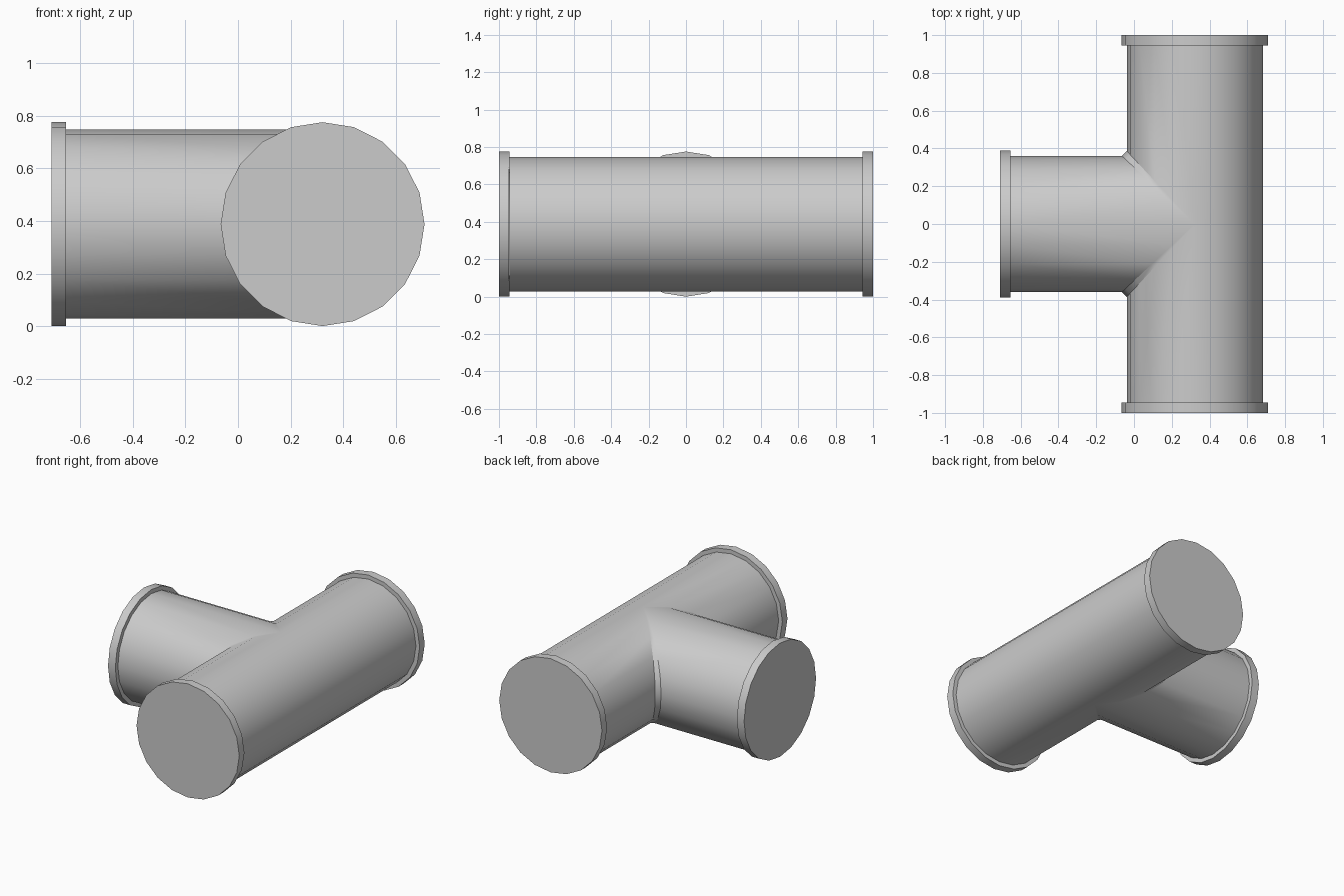
import bpy, bmesh
from math import sin, cos, pi
from mathutils import Matrix

if "Cube" in bpy.data.objects:
    bpy.data.objects.remove(bpy.data.objects["Cube"])

N = 20                  # sides of every pipe
R, FR = 0.36, 0.388     # pipe and flange radius
CX, CZ = 0.322, 0.388   # axis of the main pipe
FT = 0.055              # flange thickness
FIL = 0.026             # weld fillet at the junction
END_Y, END_X = 1.0, -0.71


def finish(bm, name):
    bmesh.ops.remove_doubles(bm, verts=bm.verts, dist=1e-5)
    bmesh.ops.dissolve_degenerate(bm, edges=bm.edges, dist=1e-5)
    bmesh.ops.recalc_face_normals(bm, faces=bm.faces)
    me = bpy.data.meshes.new(name)
    bm.to_mesh(me)
    bm.free()
    ob = bpy.data.objects.new(name, me)
    bpy.context.collection.objects.link(ob)
    bpy.ops.object.select_all(action='DESELECT')
    ob.select_set(True)
    bpy.context.view_layer.objects.active = ob
    bpy.ops.object.shade_smooth_by_angle(angle=pi / 6)
    return ob


def circ(k):
    a = 2 * pi * k / N
    return cos(a), sin(a)


def strip(bm, rows):
    # rows: lists of points, joined into quads
    vs = [[bm.verts.new(p) for p in r] for r in rows]
    for a, b in zip(vs, vs[1:]):
        for i in range(len(a) - 1):
            bm.faces.new((a[i], a[i + 1], b[i + 1], b[i]))


# tee body: main pipe and branch meeting at a mitre with a small fillet
bm = bmesh.new()
ye, xe = END_Y - FT, END_X + FT
q = N // 4
for side in (1, -1):
    main, branch = [], []
    for k in range(-q, q + 1):
        c, s = circ(k)
        c = max(c, 0)
        z, f = CZ + R * s, FIL * c
        m = (CX - R * c, side * (R * c + f), z)
        b = (CX - R * c - f, side * R * c, z)
        main.append([(CX - R * c, side * ye, z), m, b])
        branch.append([b, (xe, side * R * c, z)])
    strip(bm, main)
    strip(bm, branch)
# far half of the main pipe, split at the middle to meet the junction
strip(bm, [[(CX + R * max(circ(k)[0], 0), y, CZ + R * circ(k)[1]) for y in (-ye, 0, ye)]
           for k in range(-q, q + 1)])
finish(bm, "tee_body")


# end flanges: stepped ring with a closed flat face, built along +y
def flange(name, mat):
    bm = bmesh.new()
    prof = [(R, -FT), (FR, -FT), (FR, 0)]
    strip(bm, [[(r * circ(k)[0], y, r * circ(k)[1]) for r, y in prof] for k in range(N + 1)])
    bm.faces.new([bm.verts.new((FR * circ(k)[0], 0, FR * circ(k)[1])) for k in range(N)])
    bmesh.ops.transform(bm, matrix=mat, verts=bm.verts)
    finish(bm, name)


T = Matrix.Translation
flange("flange_back", T((CX, END_Y, CZ)))
flange("flange_front", T((CX, -END_Y, CZ)) @ Matrix.Rotation(pi, 4, 'Z'))
flange("flange_branch", T((END_X, 0, CZ)) @ Matrix.Rotation(pi / 2, 4, 'Z'))
